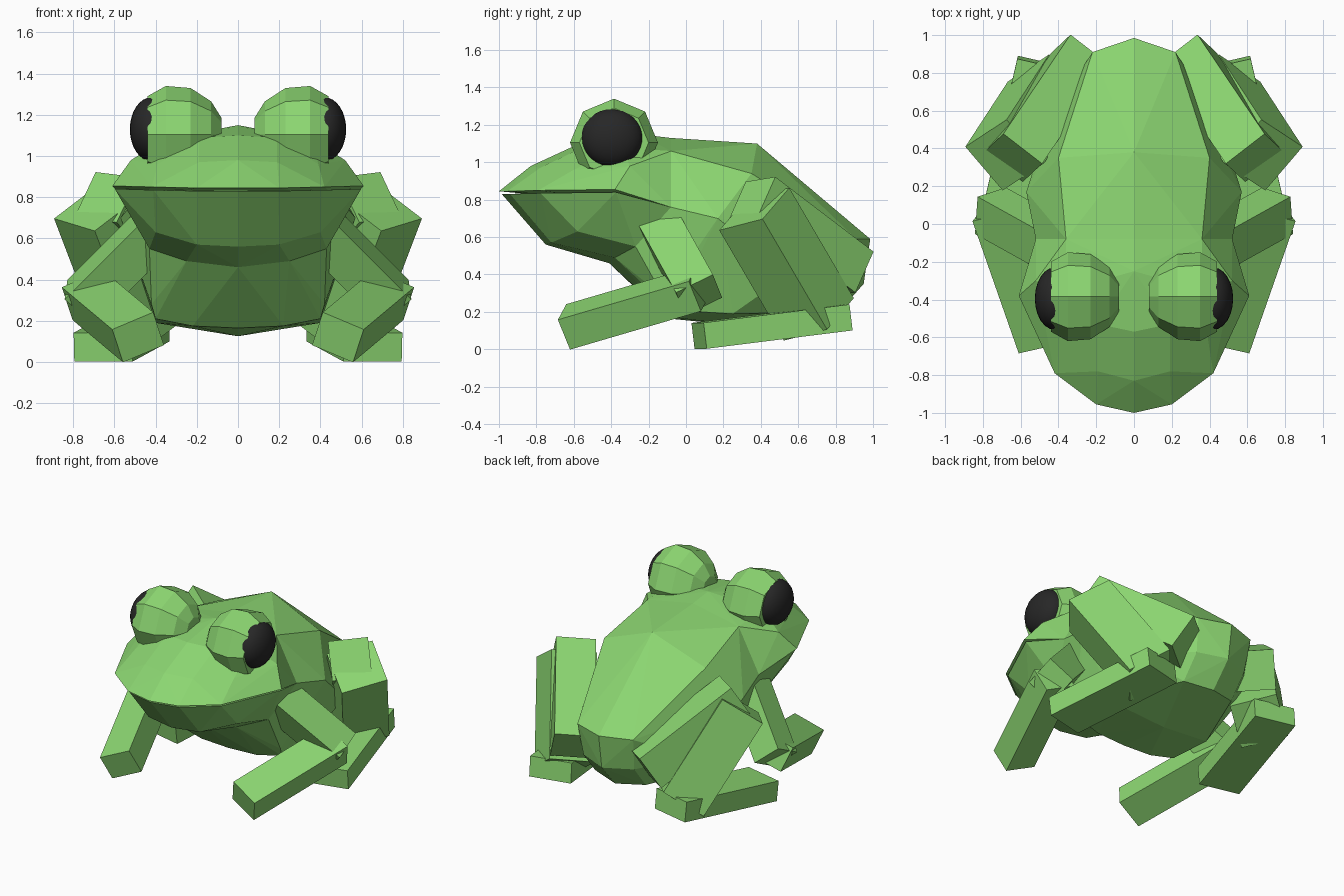
import bpy
import bmesh
import math
from mathutils import Vector, Matrix

default_cube = bpy.data.objects.get("Cube")
if default_cube:
    bpy.data.objects.remove(default_cube, do_unlink=True)


def make_material(name, color):
    material = bpy.data.materials.new(name)
    material.use_nodes = True
    material.diffuse_color = color
    material.node_tree.nodes["Principled BSDF"].inputs["Base Color"].default_value = color
    return material


skin = make_material("leaf_green", (0.26, 0.67, 0.165, 1))
black = make_material("eye_black", (0.02, 0.02, 0.02, 1))


def finish(name, bm, material):
    """Turn a bmesh into a linked object with one material."""
    bmesh.ops.recalc_face_normals(bm, faces=bm.faces)
    mesh = bpy.data.meshes.new(name)
    bm.to_mesh(mesh)
    bm.free()
    mesh.materials.append(material)
    obj = bpy.data.objects.new(name, mesh)
    bpy.context.collection.objects.link(obj)
    return obj


def faceted_hull(name, points, symmetric=True):
    """Wrap a faceted solid around points, mirrored across x when symmetric."""
    points = list(points)
    if symmetric:
        points += [(-x, y, z) for x, y, z in points if x > 0]
    bm = bmesh.new()
    for point in points:
        bm.verts.new(point)
    result = bmesh.ops.convex_hull(bm, input=bm.verts)
    spare = {g for g in result["geom_interior"] + result["geom_unused"]
             if isinstance(g, bmesh.types.BMVert)}
    bmesh.ops.delete(bm, geom=list(spare), context="VERTS")
    bmesh.ops.dissolve_limit(bm, angle_limit=math.radians(2), verts=bm.verts, edges=bm.edges)
    return finish(name, bm, skin)


def beam(name, start, end, across, width, depth, side):
    """Rectangular limb segment between two joints, on one side of the body."""
    start, end, across = Vector(start), Vector(end), Vector(across)
    along = end - start
    axis = along.normalized()
    across = (across - axis * across.dot(axis)).normalized()
    thick = axis.cross(across)
    frame = Matrix((across * width, thick * depth, along)).transposed().to_4x4()
    frame.translation = (start + end) / 2
    bm = bmesh.new()
    bmesh.ops.create_cube(bm, size=1, matrix=Matrix.Diagonal((side, 1, 1, 1)) @ frame)
    return finish(name, bm, skin)


# Shared outlines: rim of the mouth, neck and throat
lip = [(0, -1, 0.845), (0.2, -0.955, 0.845), (0.42, -0.79, 0.85), (0.61, -0.38, 0.855)]
neck = [(0, -0.08, 1.13), (0.36, -0.08, 1.06), (0.52, -0.08, 0.76)]
throat = [(0, -0.41, 0.46), (0.25, -0.38, 0.49), (0.43, -0.27, 0.55)]

# Upper head
faceted_hull("upper_head", lip + neck + [
    (0, -0.83, 0.98), (0.19, -0.78, 0.97), (0.39, -0.6, 0.96),
    (0, -0.57, 1.1), (0.19, -0.53, 1.09), (0.36, -0.35, 1.08),
    (0.52, -0.3, 0.98), (0, -0.25, 1.15)])

# Lower jaw, set slightly inside the lip to leave a mouth line
jaw_rim = [(x * 0.98, y * 0.985, z - 0.015) for x, y, z in lip]
faceted_hull("lower_jaw", jaw_rim + throat + neck[2:] + [
    (0, -0.75, 0.56), (0.2, -0.72, 0.57), (0.4, -0.58, 0.63)])

# Torso tapering to the rump
faceted_hull("torso", neck + throat + [
    (0, 0.38, 1.1), (0.4, 0.35, 0.94), (0.57, 0.17, 0.7),
    (0, 0.985, 0.59), (0.22, 0.91, 0.59), (0, 0.95, 0.35), (0.2, 0.87, 0.36),
    (0, 0.8, 0.18), (0.2, 0.74, 0.2), (0.45, 0.55, 0.4),
    (0, 0.3, 0.125), (0.4, 0.25, 0.19),
    (0, -0.1, 0.165), (0.22, -0.1, 0.175), (0.4, -0.08, 0.21), (0.42, -0.12, 0.28)])

# Limb segments: start joint, end joint, across direction, width, depth
limbs = {
    "thigh": ((0.285, 0.875, 0.4), (0.64, 0.35, 0.8), (0.78, 0.6, 0.1), 0.26, 0.26),
    "shin": ((0.685, 0.365, 0.75), (0.46, 0.71, 0.16), (0.2, 0.235, 0.06), 0.31, 0.31),
    "hind_foot": ((0.475, 0.85, 0.17), (0.655, 0.07, 0.072), (1, 0.2, 0), 0.29, 0.14),
    "upper_arm": ((0.4, -0.13, 0.65), (0.76, 0.07, 0.29), (0, 1, 0.4), 0.22, 0.2),
    "forearm": ((0.73, 0.07, 0.325), (0.485, -0.63, 0.12), (1, -0.3, -0.45), 0.22, 0.18),
}

# Eye socket rings: distance from the middle, radius
socket_rings = [(0.08, 0.08), (0.13, 0.16), (0.23, 0.225), (0.35, 0.235), (0.44, 0.185)]
eye_y = -0.385

for side, label in ((1, "left"), (-1, "right")):
    for part, shape in limbs.items():
        beam(f"{label}_{part}", *shape, side)

    # Faceted socket bulging from the head
    octagon = [math.tau * i / 8 for i in range(8)]
    faceted_hull(f"{label}_eye_socket", [
        (side * x, eye_y + r * math.cos(a), 1.105 + r * math.sin(a))
        for x, r in socket_rings for a in octagon], symmetric=False)

    # Smooth eyeball
    bm = bmesh.new()
    shape = Matrix.Translation((side * 0.42, eye_y - 0.01, 1.13)) @ Matrix.Diagonal((0.105, 0.165, 0.155, 1))
    bmesh.ops.create_uvsphere(bm, u_segments=24, v_segments=16, radius=1, matrix=shape)
    for face in bm.faces:
        face.smooth = True
    finish(f"{label}_eyeball", bm, black)
